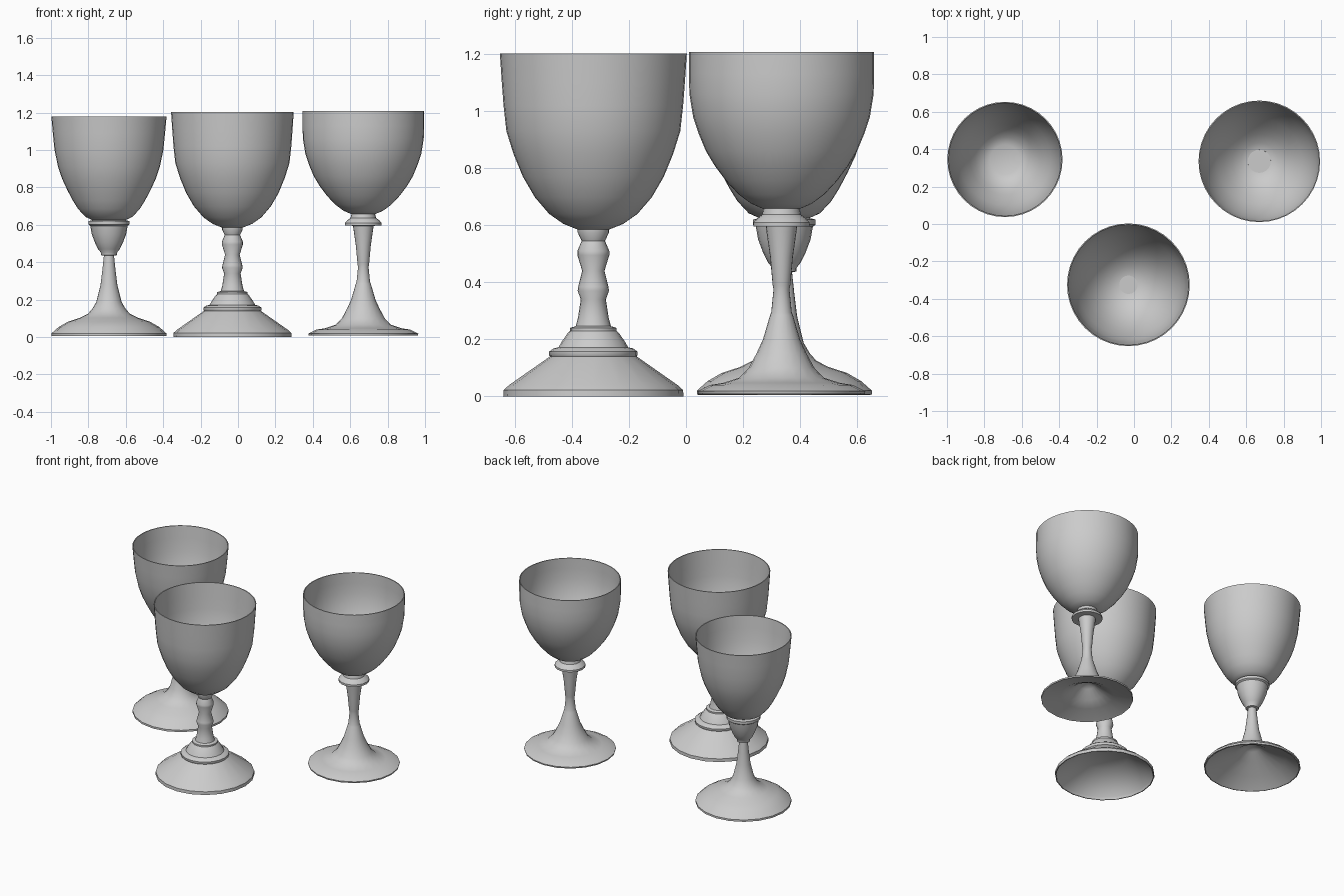
import bpy, math

grey = bpy.data.materials.new("pewter_grey")
grey.diffuse_color = (0.6, 0.6, 0.6, 1)


def lathe(name, profile, centre, sides):
    """Spin an (r, z) profile around a vertical axis; r = 0 makes a pole."""
    verts, rings, faces = [], [], []
    for r, z in profile:
        start = len(verts)
        n = 1 if r == 0 else sides
        for i in range(n):
            a = 2 * math.pi * i / sides
            verts.append((r * math.cos(a), r * math.sin(a), z))
        rings.append([start + i % n for i in range(sides)])
    for lo, hi in zip(rings, rings[1:]):
        for i in range(sides):
            j = (i + 1) % sides
            face = list(dict.fromkeys((lo[i], lo[j], hi[j], hi[i])))
            if len(face) > 2:
                faces.append(face)
    mesh = bpy.data.meshes.new(name)
    mesh.from_pydata(verts, [], faces)
    mesh.materials.append(grey)
    ob = bpy.data.objects.new(name, mesh)
    ob.location = (*centre, 0)
    bpy.context.collection.objects.link(ob)
    bpy.context.view_layer.objects.active = ob
    ob.select_set(True)
    bpy.ops.object.shade_smooth_by_angle(angle=math.radians(40))
    ob.select_set(False)
    return ob


def goblet(name, centre, underside, stem, cup):
    # foot and stem: hollow underside, then the outer profile upward
    lathe(name + "_stem", underside + stem, centre, 20)
    # cup: outer wall to the rim, then a thin inner wall back to the bottom
    inner = [(r - 0.006, z + (0 if i == 0 else 0.005))
             for i, (r, z) in enumerate(reversed(cup))]
    lathe(name + "_cup", [(0, cup[0][1])] + cup + inner + [(0, inner[-1][1])],
          centre, 40)


# left goblet: bulb under the cup, trumpet foot
goblet("left_goblet", (-0.69, 0.345),
       [(0, 0.17), (0.05, 0.15), (0.11, 0.11), (0.215, 0.065), (0.3, 0.005)],
       [(0.307, 0.007), (0.307, 0.02), (0.27, 0.053), (0.22, 0.082),
        (0.155, 0.103), (0.112, 0.125), (0.09, 0.15), (0.068, 0.187),
        (0.045, 0.28), (0.035, 0.36), (0.027, 0.435), (0.042, 0.438),
        (0.042, 0.45), (0.058, 0.47), (0.075, 0.505), (0.092, 0.55),
        (0.1, 0.595), (0.11, 0.602), (0.11, 0.62), (0.085, 0.626), (0, 0.626)],
       [(0.085, 0.624), (0.125, 0.642), (0.165, 0.685), (0.193, 0.73),
        (0.222, 0.785), (0.25, 0.845), (0.272, 0.91), (0.291, 1.0),
        (0.3, 1.09), (0.308, 1.18)])

# middle goblet: beaded stem, stepped conical foot
goblet("middle_goblet", (-0.03, -0.325),
       [(0, 0.135), (0.145, 0.13), (0.305, 0.018), (0.31, 0)],
       [(0.316, 0), (0.315, 0.022), (0.295, 0.04), (0.152, 0.14),
        (0.155, 0.144), (0.155, 0.157), (0.14, 0.168), (0.122, 0.172),
        (0.112, 0.19), (0.09, 0.222), (0.082, 0.23), (0.082, 0.24),
        (0.062, 0.246), (0.054, 0.275), (0.044, 0.34), (0.055, 0.37),
        (0.053, 0.385), (0.039, 0.44), (0.056, 0.495), (0.056, 0.51),
        (0.041, 0.545), (0.055, 0.575), (0.055, 0.59), (0, 0.59)],
       [(0.055, 0.585), (0.105, 0.605), (0.155, 0.64), (0.205, 0.698),
        (0.247, 0.77), (0.28, 0.85), (0.305, 0.93), (0.315, 1.02),
        (0.321, 1.1), (0.328, 1.203)])

# right goblet: flared stem with a collar, shallow spread foot
goblet("right_goblet", (0.67, 0.335),
       [(0, 0.14), (0.05, 0.11), (0.11, 0.065), (0.17, 0.035), (0.285, 0.012)],
       [(0.292, 0.008), (0.294, 0.018), (0.25, 0.04), (0.205, 0.047),
        (0.15, 0.065), (0.115, 0.1), (0.088, 0.15), (0.065, 0.2),
        (0.04, 0.285), (0.036, 0.295), (0.028, 0.375), (0.031, 0.39),
        (0.04, 0.49), (0.053, 0.58), (0.055, 0.595), (0.098, 0.596),
        (0.098, 0.61), (0.085, 0.625), (0.068, 0.637), (0.062, 0.665), (0, 0.665)],
       [(0.065, 0.658), (0.105, 0.675), (0.15, 0.708), (0.195, 0.756),
        (0.235, 0.81), (0.265, 0.86), (0.29, 0.92), (0.31, 0.98),
        (0.323, 1.06), (0.325, 1.13), (0.325, 1.208)])
